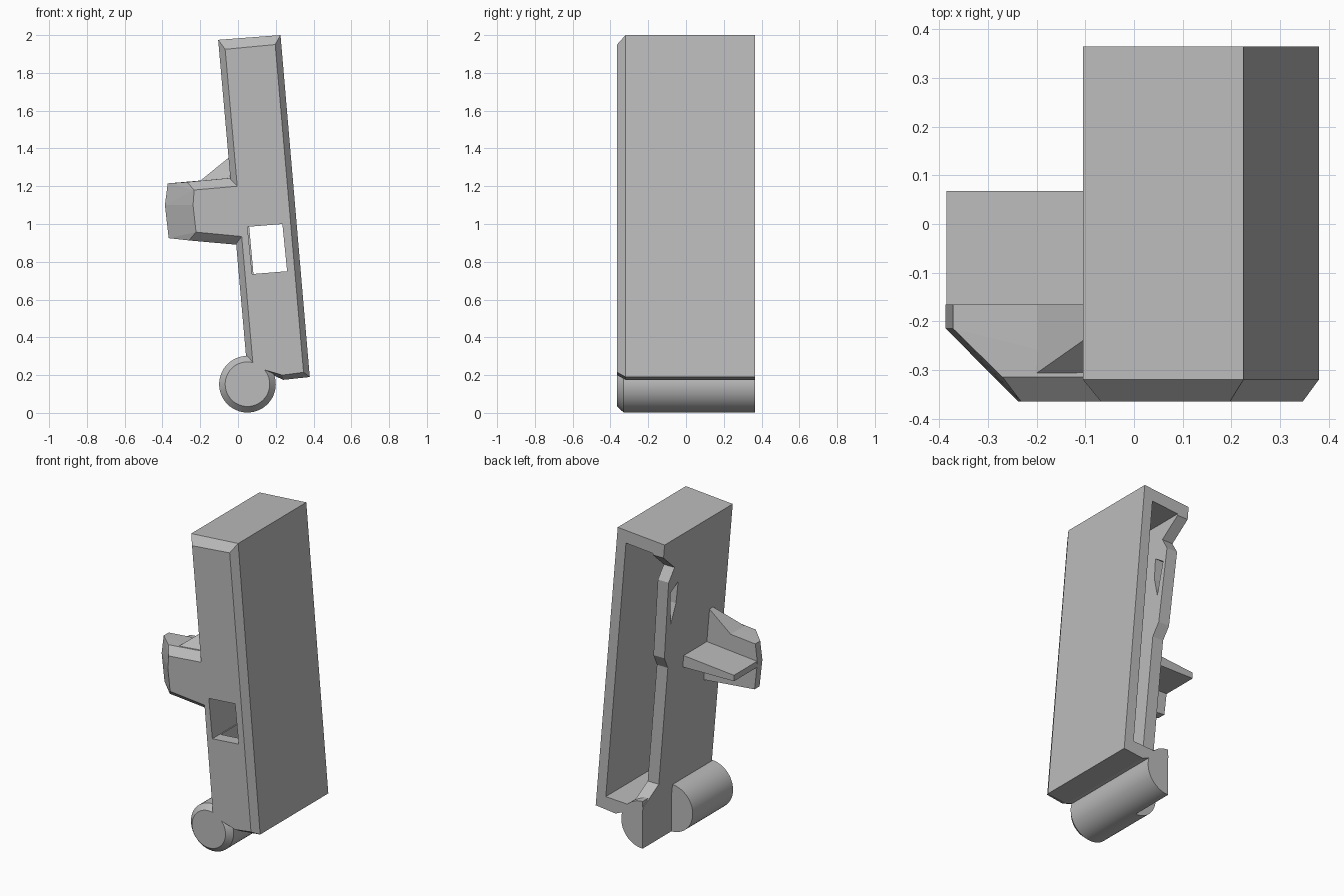
import bpy, bmesh, math
from mathutils import Vector

cube = bpy.data.objects.get("Cube")
if cube:
    bpy.data.objects.remove(cube, do_unlink=True)

grey = bpy.data.materials.new("plain grey")
GREY = (0.5, 0.5, 0.5, 1.0)
grey.use_nodes = True
grey.diffuse_color = GREY
grey.node_tree.nodes["Principled BSDF"].inputs["Base Color"].default_value = GREY


def finish(name, bm):
    bmesh.ops.recalc_face_normals(bm, faces=bm.faces)
    mesh = bpy.data.meshes.new(name)
    bm.to_mesh(mesh)
    bm.free()
    mesh.materials.append(grey)
    obj = bpy.data.objects.new(name, mesh)
    bpy.context.collection.objects.link(obj)
    return obj


def loft(name, rings):
    """Join closed rings of equal length and cap both ends."""
    bm = bmesh.new()
    loops = [[bm.verts.new(p) for p in ring] for ring in rings]
    n = len(loops[0])
    for a, b in zip(loops, loops[1:]):
        for i in range(n):
            j = (i + 1) % n
            bm.faces.new((a[i], a[j], b[j], b[i]))
    bm.faces.new(loops[0])
    bm.faces.new(loops[-1])
    return finish(name, bm)


def at_y(points, y):
    return [(x, y, z) for x, z in points]


def at_x(points, x):
    return [(x, y, z) for y, z in points]


def hull(name, points):
    bm = bmesh.new()
    for p in points:
        bm.verts.new(p)
    res = bmesh.ops.convex_hull(bm, input=bm.verts)
    loose = [v for v in bm.verts if not v.link_faces]
    bmesh.ops.delete(bm, geom=loose, context="VERTS")
    bmesh.ops.dissolve_limit(bm, angle_limit=math.radians(1),
                             verts=bm.verts, edges=bm.edges)
    return finish(name, bm)


def cut(target, cutter):
    cutter.hide_render = True
    mod = target.modifiers.new("cut", "BOOLEAN")
    mod.operation = "DIFFERENCE"
    mod.solver = "EXACT"
    mod.object = cutter
    bpy.context.view_layer.objects.active = target
    bpy.ops.object.modifier_apply(modifier=mod.name)
    bpy.data.objects.remove(cutter, do_unlink=True)


FRONT, BACK, BEVEL = -0.365, 0.365, -0.32

# Leaning housing with a bevelled front
outer = [(-0.105, 1.975), (0.225, 2.0), (0.38, 0.19),
         (0.24, 0.175), (0.14, 0.22), (0.047, 0.25)]
inner = [(-0.068, 1.925), (0.197, 1.95), (0.347, 0.215),
         (0.235, 0.2), (0.15, 0.225), (0.08, 0.25)]
housing = loft("housing", [at_y(inner, FRONT), at_y(outer, BEVEL), at_y(outer, BACK)])

# Hollow interior, open at the back
hollow = [(-0.023, 1.9), (0.167, 1.915), (0.309, 0.264), (0.125, 0.255)]
cut(housing, loft("hollow_cutter", [at_y(hollow, -0.29), at_y(hollow, 0.5)]))

# Window through the front plate
window = [(0.05, 0.985), (0.235, 1.0), (0.26, 0.75), (0.075, 0.735)]
cut(housing, loft("window_cutter", [at_y(window, -0.5), at_y(window, 0.0)]))

# Recessed rear edge of the side wall
edge = [(0.365, 1.89), (0.24, 1.78), (0.29, 1.7), (0.27, 1.2), (0.225, 1.12),
        (0.22, 0.36), (0.365, 0.265), (0.5, 0.265), (0.5, 1.89)]
cut(housing, loft("edge_cutter", [at_x(edge, -0.3), at_x(edge, 0.14)]))

# Small slot in the side wall
slot = [(0.263, 1.62), (0.19, 1.67), (0.195, 1.53), (0.235, 1.4)]
cut(housing, loft("slot_cutter", [at_x(slot, -0.3), at_x(slot, 0.06)]))

# Thumb lever with a slanted outer corner
tip = [(-0.372, 1.215), (-0.387, 1.1), (-0.367, 0.925)]
root = [(0.03, 1.25), (0.03, 0.887)]
lever_front = [(-0.232, 1.18), (-0.238, 1.1), (-0.222, 0.957),
               (0.03, 1.203), (0.03, 0.933)]
hull("lever", at_y(tip + root, -0.165) + at_y(tip, -0.215)
     + at_y([(-0.27, 1.222), (-0.26, 0.913)] + root, -0.315)
     + at_y(lever_front, FRONT))

# Gusset above the lever, leaning back toward its peak
hull("lever_gusset", at_y([(-0.205, 1.225), (-0.02, 1.24), (-0.02, 1.375)], -0.165)
     + at_y([(-0.205, 1.225), (-0.02, 1.24)], -0.31)
     + at_y([(-0.02, 1.375)], -0.18))

# Tapered rib behind the lever
rib = [(-0.385, 1.108), (-0.02, 1.14), (-0.02, 1.065), (-0.385, 1.07)]
loft("lever_rib", [at_y(rib, -0.18), at_y(rib, 0.068)])

# Hinge barrel: full round in front, half round at the back
CENTRE = Vector((0.05, 0.152))


def arc(radius, start, end, steps):
    return [(CENTRE.x + radius * math.cos(start + (end - start) * i / steps),
             CENTRE.y + radius * math.sin(start + (end - start) * i / steps))
            for i in range(steps)]


ring = arc(0.15, 0, math.tau, 48)
barrel = loft("hinge_barrel", [at_y(arc(0.118, 0, math.tau, 48), FRONT),
                               at_y(ring, -0.33), at_y(ring, 0.075)])
half = arc(0.15, -math.pi / 2, math.pi / 2, 24) + [(CENTRE.x, CENTRE.y + 0.15)]
half_barrel = loft("hinge_half_barrel", [at_y(half, 0.07), at_y(half, BACK)])

for obj in (barrel, half_barrel):
    bpy.ops.object.select_all(action="DESELECT")
    obj.select_set(True)
    bpy.context.view_layer.objects.active = obj
    bpy.ops.object.shade_smooth_by_angle(angle=math.radians(30))
